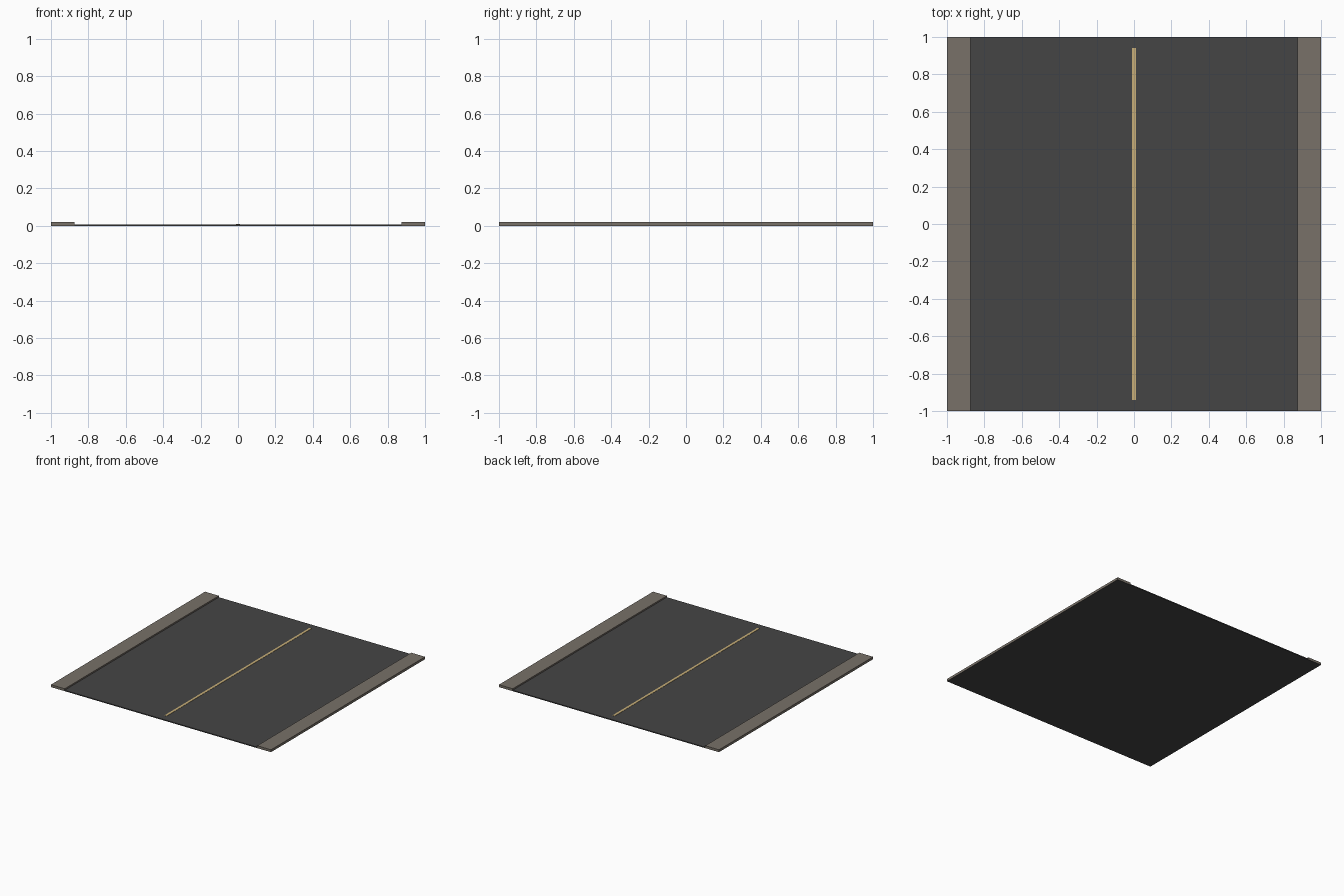
import bpy
import bmesh

if "Cube" in bpy.data.objects:
    bpy.data.objects.remove(bpy.data.objects["Cube"])


def material(name, rgb):
    m = bpy.data.materials.new(name)
    m.diffuse_color = (*rgb, 1.0)
    m.use_nodes = True
    m.node_tree.nodes["Principled BSDF"].inputs["Base Color"].default_value = m.diffuse_color
    return m


asphalt = material("asphalt grey", (0.060, 0.060, 0.060))
concrete = material("concrete grey", (0.188, 0.165, 0.138))
paint = material("lane yellow", (0.58, 0.43, 0.19))


def box(name, lo, hi, mats, dark_base=False):
    """Axis-aligned box; the underside can take the second material."""
    bm = bmesh.new()
    bmesh.ops.create_cube(bm, size=1.0)
    for v in bm.verts:
        for i in range(3):
            v.co[i] = lo[i] if v.co[i] < 0 else hi[i]
    bm.normal_update()
    if dark_base:
        for f in bm.faces:
            if f.normal.z < -0.5:
                f.material_index = 1
    me = bpy.data.meshes.new(name)
    bm.to_mesh(me)
    bm.free()
    for m in mats:
        me.materials.append(m)
    ob = bpy.data.objects.new(name, me)
    bpy.context.collection.objects.link(ob)
    return ob


ROAD_TOP = 0.008
CURB_TOP = 0.02
CURB_IN = 0.875

# Road surface between the pavements
box("road_surface", (-CURB_IN, -1, 0), (CURB_IN, 1, ROAD_TOP), [asphalt])

# Raised pavements along both sides
box("left_pavement", (-1, -1, 0), (-CURB_IN, 1, CURB_TOP), [concrete, asphalt], True)
box("right_pavement", (CURB_IN, -1, 0), (1, 1, CURB_TOP), [concrete, asphalt], True)

# Painted centre line, a thin plate on the road
box("centre_line", (-0.01, -0.94, ROAD_TOP), (0.01, 0.94, ROAD_TOP + 0.002), [paint])
